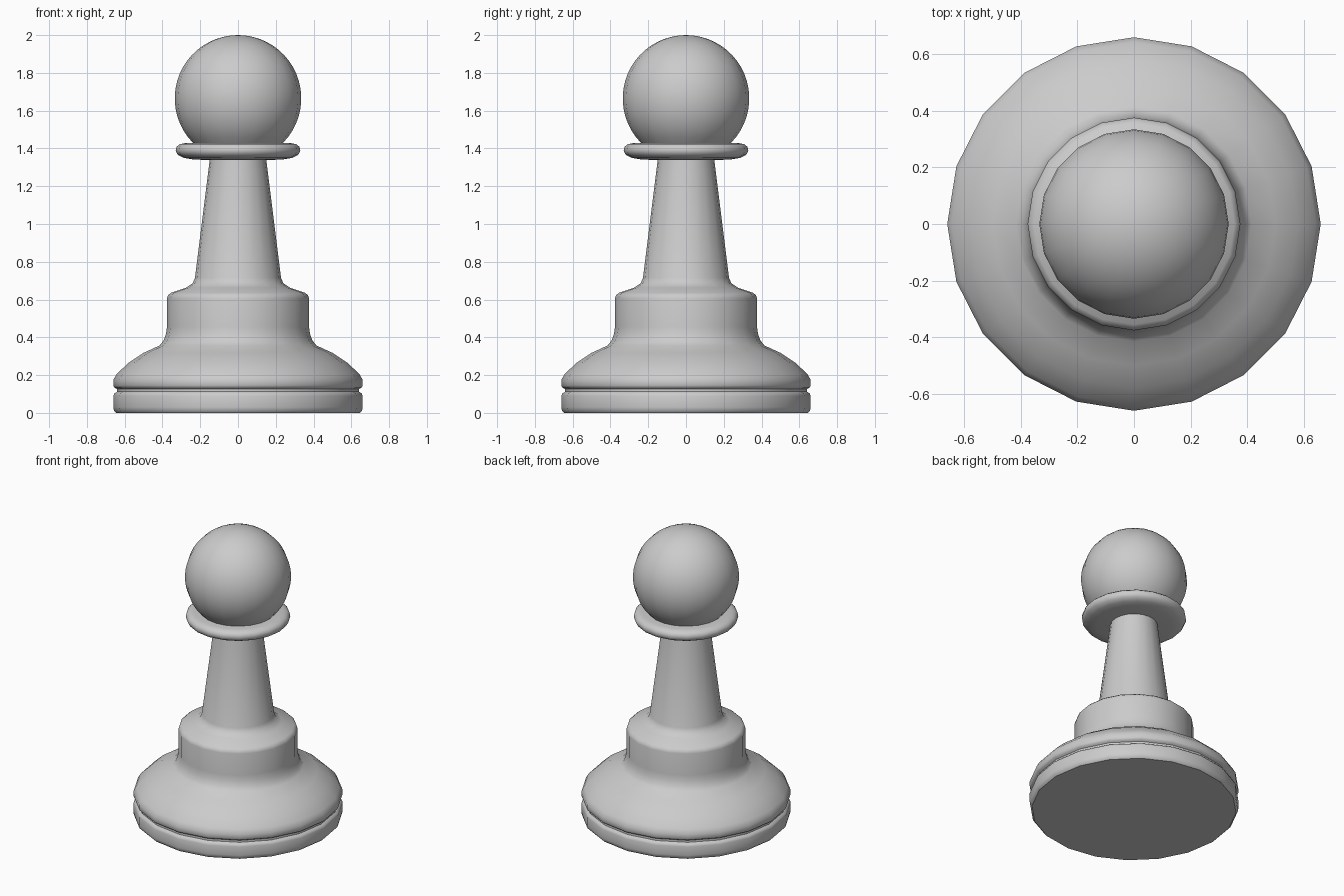
import bpy, bmesh
from math import sin, cos, pi, radians, asin

if "Cube" in bpy.data.objects:
    bpy.data.objects.remove(bpy.data.objects["Cube"])

SIDES = 20


def lathe(name, profile, angle=40):
    """Revolve (radius, z) points around z; radius 0 closes to a pole."""
    bm = bmesh.new()
    rings = []
    for r, z in profile:
        if r < 1e-5:
            rings.append([bm.verts.new((0, 0, z))] * SIDES)
        else:
            rings.append([bm.verts.new((r * cos(2 * pi * i / SIDES),
                                        r * sin(2 * pi * i / SIDES), z))
                          for i in range(SIDES)])
    for a, b in zip(rings, rings[1:]):
        for i in range(SIDES):
            j = (i + 1) % SIDES
            # dict keeps order and drops repeated pole vertices
            bm.faces.new(list(dict.fromkeys((a[i], a[j], b[j], b[i]))))
    mesh = bpy.data.meshes.new(name)
    bm.to_mesh(mesh)
    bm.free()
    obj = bpy.data.objects.new(name, mesh)
    bpy.context.collection.objects.link(obj)
    bpy.ops.object.select_all(action='DESELECT')
    obj.select_set(True)
    bpy.context.view_layer.objects.active = obj
    bpy.ops.object.shade_smooth_by_angle(angle=radians(angle))
    return obj


# Grooved foot, flared base, drum and tapered stem
lathe("base_and_stem", [
    (0, 0), (0.645, 0), (0.657, 0.012), (0.66, 0.03), (0.66, 0.09),
    (0.655, 0.103), (0.64, 0.112), (0.64, 0.126), (0.655, 0.135),
    (0.66, 0.145), (0.66, 0.175), (0.643, 0.205), (0.58, 0.265),
    (0.50, 0.318), (0.415, 0.357), (0.395, 0.382), (0.382, 0.415),
    (0.376, 0.455), (0.376, 0.605), (0.371, 0.622), (0.355, 0.636),
    (0.275, 0.663), (0.24, 0.687), (0.228, 0.715), (0.15, 1.338)])

# Rounded collar under the head
lathe("collar", [
    (0.15, 1.338), (0.24, 1.342), (0.288, 1.35), (0.318, 1.365),
    (0.33, 1.386), (0.326, 1.408), (0.308, 1.423), (0.28, 1.428),
    (0.238, 1.43)])

# Ball head, cut off where it meets the collar
R, CZ, STEPS = 0.335, 1.665, 20
start = asin((1.43 - CZ) / R)
arc = [start + (pi / 2 - start) * i / STEPS for i in range(STEPS + 1)]
lathe("head", [(R * cos(t), CZ + R * sin(t)) for t in arc])
